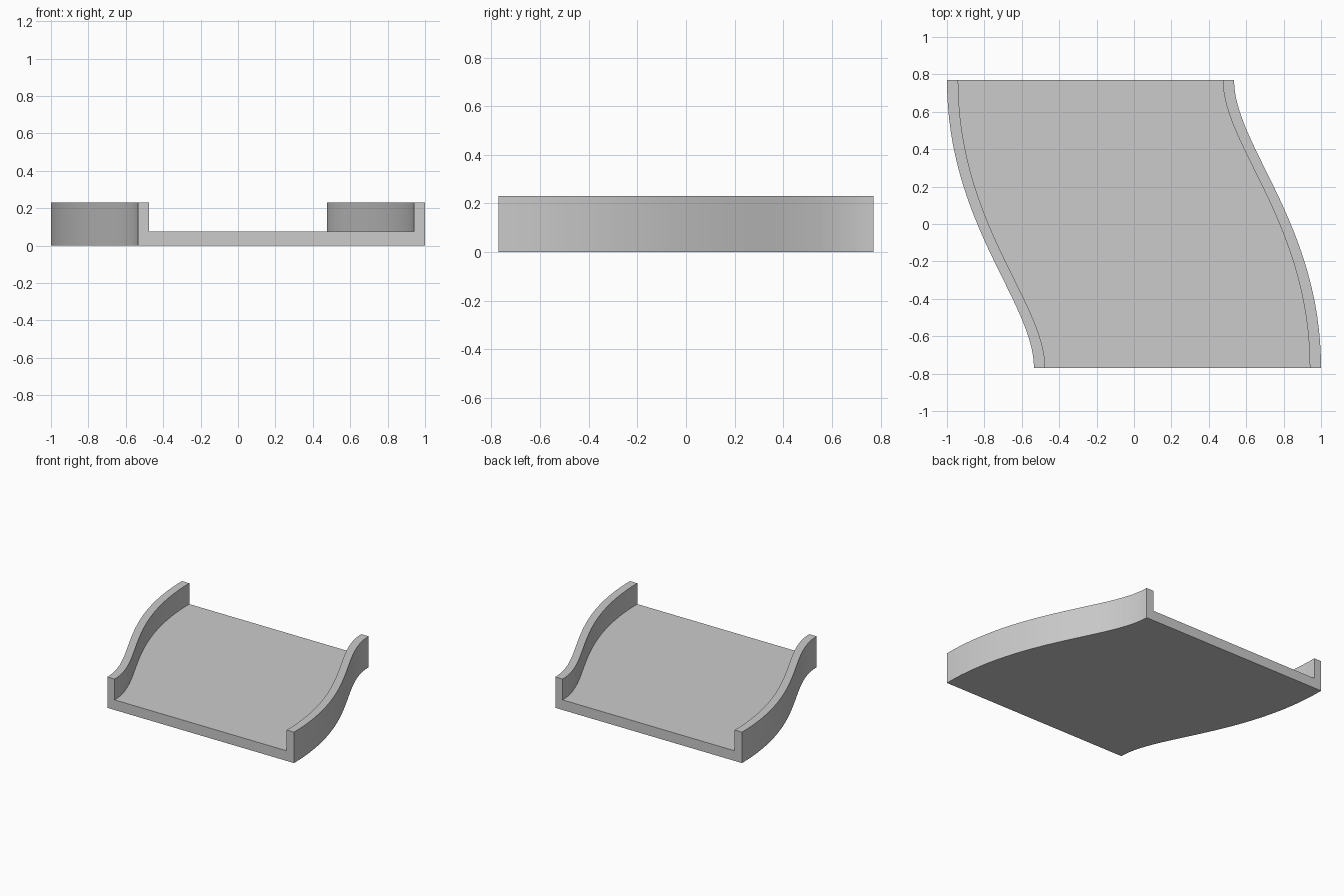
import bpy
import bmesh
import math
from mathutils import Vector
from mathutils.geometry import interpolate_bezier

cube = bpy.data.objects.get("Cube")
if cube:
    bpy.data.objects.remove(cube, do_unlink=True)

HALF_LENGTH = 0.77
WALL = 0.06
FLOOR = 0.075
HEIGHT = 0.23
STATIONS = 33

# Plain grey material
grey = bpy.data.materials.new("light_grey")
grey.use_nodes = True
color = (0.6, 0.6, 0.6, 1)
grey.diffuse_color = color
grey.node_tree.nodes["Principled BSDF"].inputs["Base Color"].default_value = color

# S-shaped side edge, running from back to front
edge = interpolate_bezier(
    Vector((-1, HALF_LENGTH, 0)), Vector((-1, 0, 0)),
    Vector((-0.535, -0.42, 0)), Vector((-0.535, -HALF_LENGTH, 0)), STATIONS)


def edge_x(y):
    """Side edge position at a given depth."""
    for a, b in zip(edge, edge[1:]):
        if b.y - 1e-6 <= y <= a.y + 1e-6:
            return a.x + (b.x - a.x) * (a.y - y) / (a.y - b.y)
    return edge[-1].x


def section(bm, y):
    """U-shaped slice; the other side is the same edge turned half round."""
    left, right = edge_x(y), -edge_x(-y)
    outline = [(left, 0), (right, 0), (right, HEIGHT), (right - WALL, HEIGHT),
               (right - WALL, FLOOR), (left + WALL, FLOOR),
               (left + WALL, HEIGHT), (left, HEIGHT)]
    return [bm.verts.new((x, y, z)) for x, z in outline]


# Channel with a floor and two curved side walls
bm = bmesh.new()
depths = sorted({round(s * p.y, 4) for p in edge for s in (-1, 1)})
rings = [section(bm, y) for y in depths]
for a, b in zip(rings, rings[1:]):
    for i in range(len(a)):
        j = (i + 1) % len(a)
        bm.faces.new((a[i], a[j], b[j], b[i]))
bm.faces.new(rings[0])
bm.faces.new(rings[-1])
bmesh.ops.recalc_face_normals(bm, faces=bm.faces)

mesh = bpy.data.meshes.new("curved_channel")
bm.to_mesh(mesh)
bm.free()
mesh.materials.append(grey)
channel = bpy.data.objects.new("curved_channel", mesh)
bpy.context.collection.objects.link(channel)

bpy.ops.object.select_all(action='DESELECT')
channel.select_set(True)
bpy.context.view_layer.objects.active = channel
bpy.ops.object.shade_smooth_by_angle(angle=math.radians(30))
